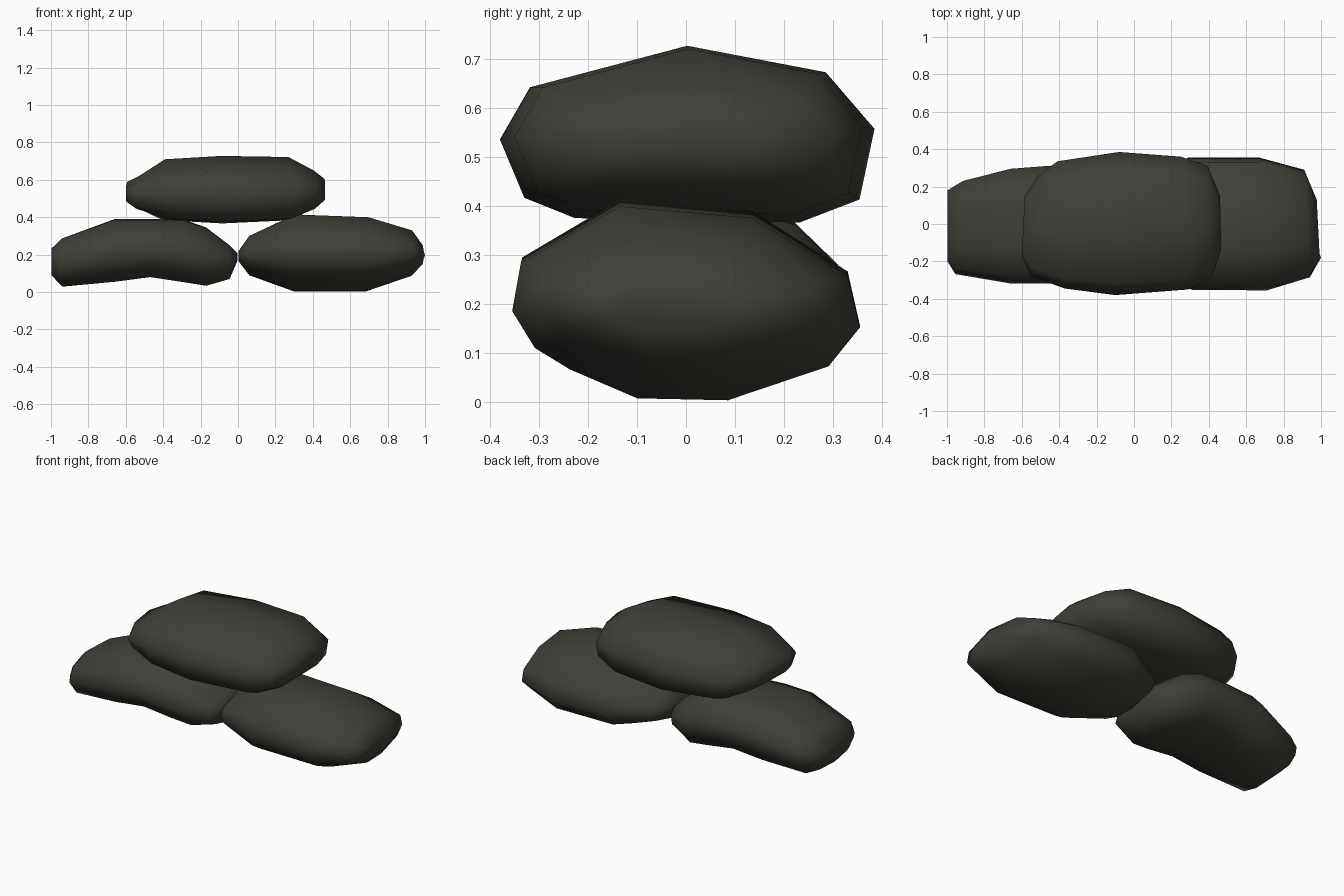
import bpy, bmesh

stone = bpy.data.materials.new("dark olive stone")
stone.diffuse_color = (0.052, 0.050, 0.040, 1)


def make_rock(name, section, stations):
    """Loft a normalised (y, z) section through stations:
    (x, y_min, y_max, z_min, z_max, lean) ; lean shifts x with y."""
    bm = bmesh.new()
    rings = []
    for x, y0, y1, z0, z1, lean in stations:
        ring = []
        for u, v in section:
            y = (y0 + y1) / 2 + u * (y1 - y0) / 2
            z = (z0 + z1) / 2 + v * (z1 - z0) / 2
            ring.append(bm.verts.new((x + lean * u, y, z)))
        rings.append(ring)
    n = len(section)
    for a, b in zip(rings, rings[1:]):
        for i in range(n):
            j = (i + 1) % n
            bm.faces.new((a[i], a[j], b[j], b[i]))
    bm.faces.new(rings[0])
    bm.faces.new(rings[-1])
    bmesh.ops.recalc_face_normals(bm, faces=bm.faces)
    for f in bm.faces:
        f.smooth = True
    mesh = bpy.data.meshes.new(name)
    bm.to_mesh(mesh)
    bm.free()
    mesh.materials.append(stone)
    obj = bpy.data.objects.new(name, mesh)
    bpy.context.collection.objects.link(obj)
    return obj


# top stone: flat bottom, shallow ridge on top
make_rock("top_stone",
          [(-1, -.06), (-.84, .53), (0, 1), (.74, .70), (1, .06),
           (.92, -.74), (.60, -1), (-.60, -.95), (-.87, -.72)],
          [(-.592, -.17, .15, .48, .59, .008),
           (-.53, -.28, .26, .44, .62, .02),
           (-.39, -.345, .335, .385, .71, -.02),
           (-.09, -.38, .385, .367, .728, .01),
           (.27, -.35, .36, .383, .722, -.02),
           (.405, -.285, .31, .44, .65, -.01),
           (.463, -.14, .15, .49, .605, -.003)])

# lower right stone: rounded belly
make_rock("right_stone",
          [(-1, -.08), (-.95, .42), (-.38, 1), (.38, .88), (.93, .28),
           (1, -.25), (.82, -.65), (.24, -1), (-.28, -.98), (-.67, -.68),
           (-.87, -.46)],
          [(.003, -.16, .16, .165, .22, 0),
           (.06, -.25, .25, .09, .30, 0),
           (.30, -.352, .355, .004, .415, -.01),
           (.69, -.355, .355, .004, .40, -.02),
           (.925, -.285, .29, .085, .33, -.015),
           (.985, -.18, .13, .15, .25, -.008)])
bpy.data.objects["right_stone"].data.vertices[-11].co.x = 1.0

# lower left stone: arched underside
make_rock("left_stone",
          [(-1, -.1), (-.88, .5), (-.40, .97), (.40, 1), (.72, .85),
           (1, .3), (.95, -.3), (.70, -.85), (.25, -1), (-.30, -1),
           (-.75, -.75)],
          [(-.997, -.20, .18, .09, .235, 0),
           (-.935, -.268, .23, .03, .29, .02),
           (-.66, -.318, .295, .055, .39, 0),
           (-.47, -.318, .31, .08, .39, 0),
           (-.29, -.31, .31, .053, .388, 0),
           (-.17, -.28, .29, .034, .345, 0),
           (-.045, -.21, .21, .07, .25, 0),
           (-.004, -.13, .13, .165, .21, 0)])
